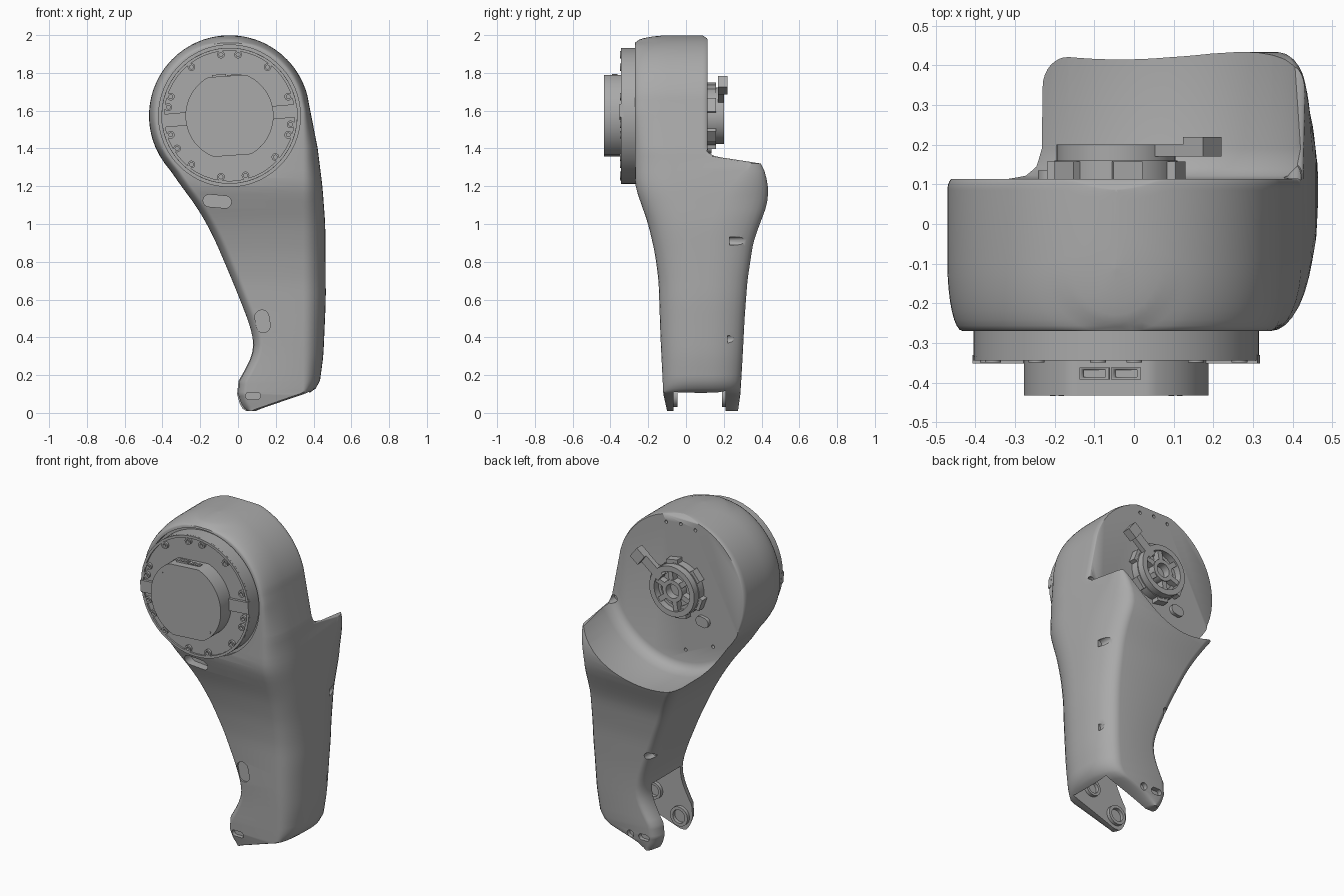
import bpy, bmesh
from math import sin, cos, pi, radians, sqrt

start_cube = bpy.data.objects.get("Cube")
if start_cube:
    bpy.data.objects.remove(start_cube, do_unlink=True)

grey = bpy.data.materials.new("Machine grey")
grey.use_nodes = True
grey.diffuse_color = (0.4, 0.4, 0.4, 1)
grey.node_tree.nodes["Principled BSDF"].inputs["Base Color"].default_value = (0.4, 0.4, 0.4, 1)

HX, HZ, HR = -0.045, 1.573, 0.426      # hip axis and head radius
RIM = 0.388                            # head radius at its front face
KX, KZ = 0.08, 0.09                    # knee axis


def finish(name, bm):
    bmesh.ops.recalc_face_normals(bm, faces=bm.faces)
    mesh = bpy.data.meshes.new(name)
    bm.to_mesh(mesh)
    bm.free()
    mesh.materials.append(grey)
    obj = bpy.data.objects.new(name, mesh)
    bpy.context.collection.objects.link(obj)
    return obj


def activate(obj):
    bpy.ops.object.select_all(action='DESELECT')
    obj.select_set(True)
    bpy.context.view_layer.objects.active = obj


def smooth(obj):
    activate(obj)
    bpy.ops.object.shade_smooth_by_angle(angle=radians(35))


def loft(name, loops, closed=False):
    """Skin equal-length loops; cap the ends or close the chain into a ring."""
    bm = bmesh.new()
    rows = [[bm.verts.new(p) for p in loop] for loop in loops]
    pairs = list(zip(rows, rows[1:]))
    if closed:
        pairs.append((rows[-1], rows[0]))
    else:
        bm.faces.new(rows[0])
        bm.faces.new(rows[-1])
    for a, b in pairs:
        for i in range(len(a)):
            j = (i + 1) % len(a)
            bm.faces.new((a[i], a[j], b[j], b[i]))
    return finish(name, bm)


# Outlines in the x-z plane
def circle(x, z, r, n=64):
    return [(x + r * cos(2 * pi * i / n), z + r * sin(2 * pi * i / n)) for i in range(n)]


def turn(pts, x, z, angle):
    c, s = cos(radians(angle)), sin(radians(angle))
    return [(x + c * px - s * pz, z + s * px + c * pz) for px, pz in pts]


def rect(x, z, w, h, angle=0):
    w, h = w / 2, h / 2
    return turn([(-w, -h), (w, -h), (w, h), (-w, h)], x, z, angle)


def pill(x, z, length, width, angle=0):
    r, d = width / 2, (length - width) / 2
    pts = [((d if px > 0 else -d) + px, pz) for px, pz in
           [(r * cos(a), r * sin(a)) for a in [(i + 0.5) * pi / 10 for i in range(20)]]]
    return turn(pts, x, z, angle)


def prism(name, outline, y0, y1):
    obj = loft(name, [[(x, y, z) for x, z in outline] for y in (y0, y1)])
    smooth(obj)
    return obj


def ring(name, x, z, r, hole, y0, y1):
    sides = ((r, y0), (r, y1), (hole, y1), (hole, y0))
    obj = loft(name, [[(px, y, pz) for px, pz in circle(x, z, q, 48)] for q, y in sides], True)
    smooth(obj)


def subtract(obj, cutter):
    cutter.hide_render = True
    mod = obj.modifiers.new("cut", 'BOOLEAN')
    mod.operation, mod.solver, mod.object = 'DIFFERENCE', 'EXACT', cutter
    activate(obj)
    bpy.ops.object.modifier_apply(modifier=mod.name)
    bpy.data.objects.remove(cutter, do_unlink=True)


def cut(obj, outline, y0, y1):
    subtract(obj, prism("cutter", outline, y0, y1))


# Limits of the housing by height
LEFT = [(.01, .045), (.02, .025), (.05, .008), (.1, -.005), (.17, .003), (.25, .05), (.33, .083),
        (.4, .08), (.5, .05), (.7, -.03), (.9, -.115), (1, -.165), (1.1, -.225), (1.2, -.3),
        (1.3, -.37)]
RIGHT = [(.01, .1), (.05, .215), (.08, .3), (.1, .36), (.11, .385), (.13, .412), (.17, .434),
         (.3, .452), (.6, .465), (1, .462), (1.2, .447), (1.4, .422), (1.66, .371)]
FRONT = [(.01, -.1), (.1, -.12), (.4, -.135), (.7, -.145), (.85, -.165), (1, -.2), (1.1, -.235),
         (1.2, -.27), (1.961, -.27), (1.98, -.242), (1.992, -.18), (2, -.1)]
BACK = [(.01, .275), (.1, .288), (.3, .3), (.5, .31), (.7, .325), (.9, .355), (1, .39),
        (1.1, .43), (1.2, .437), (1.3, .41), (1.33, .39), (1.36, .15), (1.4, .115),
        (1.98, .115), (2, .085)]


def table(pts, z):
    for (a, u), (b, v) in zip(pts, pts[1:]):
        if z <= b:
            return u + (v - u) * max(0, (z - a) / (b - a))
    return pts[-1][1]


def chord(r, z):
    return sqrt(max(0, r ** 2 - (z - HZ) ** 2))


def limit(pts, z):
    if .2 < z < 1.26:
        return sum(table(pts, z + d) for d in (-.04, -.02, 0, .02, .04)) / 5
    if z > pts[-1][0]:
        return HX + (-1 if pts is LEFT else 1) * chord(HR, z)
    return table(pts, z)


def section(z, n=8):
    x0, x1, y0, y1 = [limit(t, z) for t in (LEFT, RIGHT, FRONT, BACK)]
    head = min(1, max(0, (z - 1.1) / .3))
    head *= head * (3 - 2 * head)
    mix = lambda body, top: body + (top - body) * head
    inset = chord(HR, max(z, 1.3)) - chord(RIM, max(z, 1.3))
    # corner x, corner y, radius in x, radius in y
    corners = [(x0, y0, inset, mix(.1, .2)), (x1, y0, max(inset if z > HZ else .035, x1 - .345), .2),
               (x1, y1, mix(.1, .015), mix(.26, .03)), (x0, y1, mix(.05, .015), mix(.08, .03))]
    pts = []
    for k, (cx, cy, rx, ry) in enumerate(corners):
        rx, ry = min(rx, .48 * (x1 - x0)), min(ry, .45 * (y1 - y0))
        mx = cx + rx if k in (0, 3) else cx - rx
        my = cy + ry if k < 2 else cy - ry
        for i in range(n + 1):
            a = pi + (k + i / n) * pi / 2
            pts.append((mx + rx * cos(a), my + ry * sin(a), z))
    return pts


# Leg housing
heights = [.01, .015, .022, .032, .045, .06, .075, .09, .1, .11, .12, .13, .15, .17]
heights += [.2 + .04 * i for i in range(31)]
heights += [HZ + HR * sin(radians(a)) for a in range(-22, 90, 3)]
housing = loft("leg_housing", [section(z) for z in sorted(heights)])
# Flared shelf round the joint
shelf = [(.45, .114), (.475, .122), (.495, .145), (.507, .19), (.515, .8)]
subtract(housing, loft("cutter", [[(x, y, z) for x, z in circle(-.035, 1.575, r, 96)] for r, y in shelf]))
cut(housing, circle(KX, KZ, .297), -.065, .21)               # knee fork gap
cut(housing, circle(HX, HZ, .375, 96), -.5, -.25)            # motor seat
cut(housing, pill(-.11, 1.12, .15, .065, -5), -.5, -.18)     # front grip slot
cut(housing, pill(.13, .485, .12, .075, 100), -.5, -.125)
cut(housing, pill(KX, KZ, .08, .038), -.5, -.09)
cut(housing, pill(KX, KZ, .07, .038), .26, .5)
for x, z, y in ((.445, .91, .23), (.445, .39, .22), (.035, .6, .24), (.17, .09, .26), (.4, 1.38, .08)):
    cut(housing, circle(x, z, .022, 20), y, .6)              # screw recesses
for a in (75, 90, 105, 235, 265):
    cut(housing, circle(HX + .375 * cos(radians(a)), HZ + .375 * sin(radians(a)), .01, 12), .09, .3)
smooth(housing)

# Motor flange with screws round the rim
prism("motor_flange", circle(HX, HZ, .36, 96), -.335, -.24)
ring("flange_rim", HX, HZ, .36, .345, -.345, -.33)
for i, a in enumerate((18, 52, 82, 98, 128, 162, 172, 198, 212, 232, 262, 285, 318, 342, 352)):
    x, z = HX + .327 * cos(radians(a)), HZ + .327 * sin(radians(a))
    ring("flange_screw_%d" % i, x, z, .02, .01, -.35, -.33)
for side, name in ((-1, "right_tab"), (1, "left_tab")):
    prism(name, rect(HX + side * .295, HZ + side * .022, .13, .07, 5), -.352, -.33)

# Motor can with two flats
can = [(x, max(-.211, min(.211, z))) for x, z in circle(0, 0, .233, 96)]
prism("motor_can", turn(can, HX, HZ, 4), -.433, -.33)
for x in (-.1, -.02):
    plug = prism("cable_socket", rect(x, 1.785, .075, .012, 3), -.392, -.362)
    cut(plug, rect(x, 1.793, .055, .014, 3), -.386, -.368)
for k in (45, 135, 225, 315):
    x, z = HX + .212 * cos(radians(k + 4)), HZ + .212 * sin(radians(k + 4))
    prism("can_screw", circle(x, z, .007, 12), -.434, -.43)

# Output joint on the back
ring("joint_base", HX, HZ, .155, .1, .11, .16)
for i in range(6):
    a = 60 * i + 20
    x, z = HX + .15 * cos(radians(a)), HZ + .15 * sin(radians(a))
    prism("base_lug_%d" % i, rect(x, z, .045, .075, a), .11, .158)
    x, z = HX + .085 * cos(radians(a)), HZ + .085 * sin(radians(a))
    prism("spoke_%d" % i, rect(x, z, .08, .03, a), .13, .19)
ring("joint_rim", HX, HZ, .15, .118, .15, .2)
ring("joint_hub", HX, HZ, .065, .042, .11, .195)
prism("joint_web", circle(HX, HZ, .125), .11, .15)
prism("lever_arm", rect(.095, 1.685, .16, .055, 38), .17, .2)
prism("lever_block", rect(.172, 1.735, .065, .075, 38), .17, .22)
prism("cable_cover", pill(-.2, 1.405, .085, .06, 10), .11, .135)

# Knee bearings inside the fork
for name, y0, y1 in (("front", -.07, -.045), ("back", .19, .215)):
    ring(name + "_knee_bearing", KX, KZ, .058, .04, y0, y1)
    ring(name + "_knee_boss", .25, .2, .05, .034, y0, y1)
